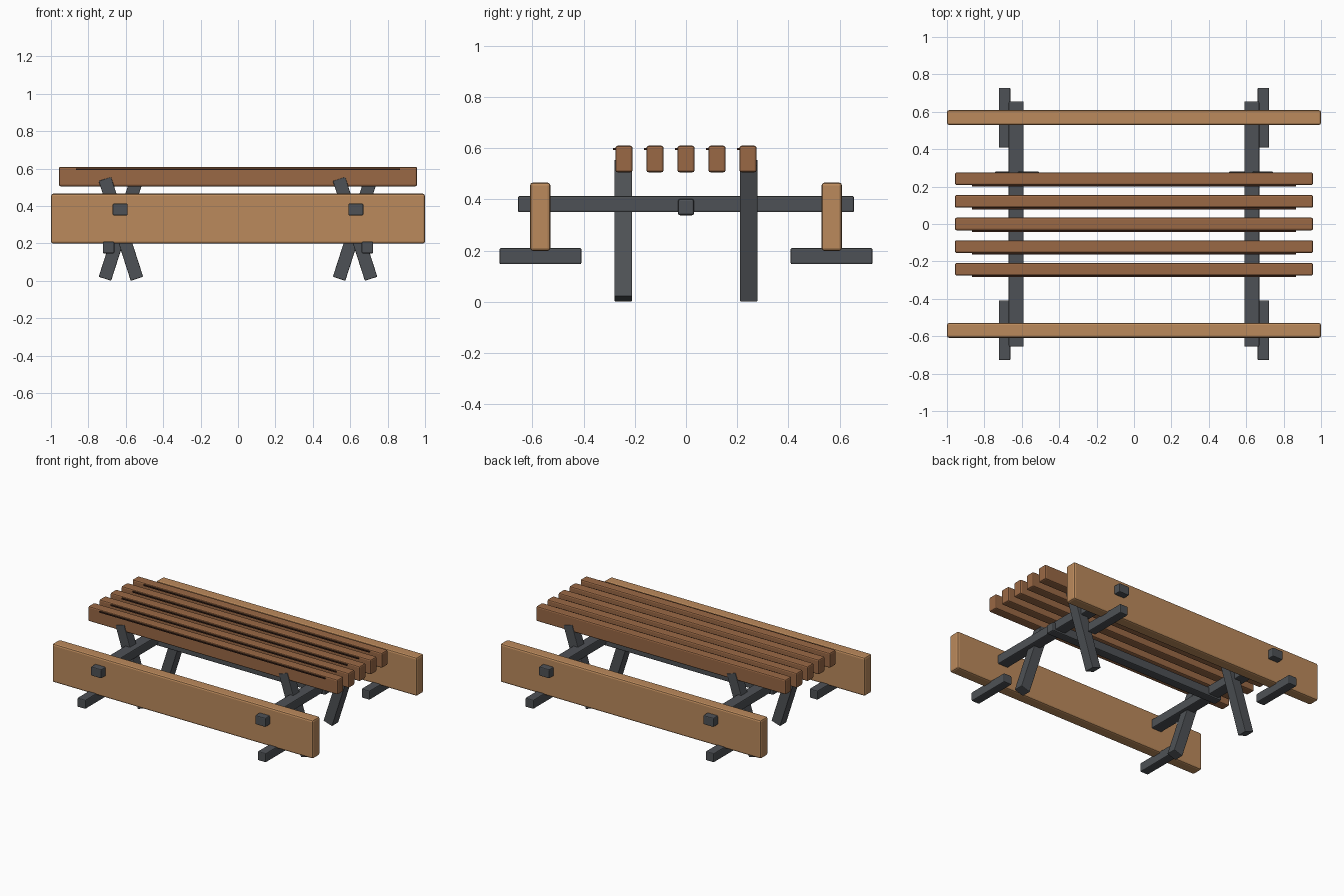
import bpy
import bmesh
from math import radians, cos, sin

cube = bpy.data.objects.get("Cube")
if cube:
    bpy.data.objects.remove(cube, do_unlink=True)


def make_material(name, rgb):
    mat = bpy.data.materials.new(name)
    mat.use_nodes = True
    colour = (*rgb, 1)
    mat.diffuse_color = colour
    mat.node_tree.nodes["Principled BSDF"].inputs["Base Color"].default_value = colour
    return mat


LIGHT_WOOD = make_material("light wood", (0.5, 0.255, 0.107))
BROWN_WOOD = make_material("brown wood", (0.32, 0.138, 0.059))
DARK_WOOD = make_material("dark wood", (0.045, 0.018, 0.01))
IRON = make_material("dark iron", (0.076, 0.083, 0.092))


def box(name, centre, size, mat, bevel=0.006, tilt=0):
    """Bevelled box, optionally leaning sideways about the y axis."""
    mesh = bpy.data.meshes.new(name)
    bm = bmesh.new()
    bmesh.ops.create_cube(bm, size=1)
    bmesh.ops.scale(bm, vec=size, verts=bm.verts)
    if bevel:
        bmesh.ops.bevel(bm, geom=bm.edges[:], offset=bevel, segments=2,
                        profile=0.5, affect='EDGES')
    bm.to_mesh(mesh)
    bm.free()
    mesh.materials.append(mat)
    obj = bpy.data.objects.new(name, mesh)
    obj.location = centre
    obj.rotation_euler.y = tilt
    bpy.context.collection.objects.link(obj)
    return obj


# Table top: five slats, each with a thin dark strip along its front edge
for i in range(5):
    y = (i - 2) * 0.121
    box("table_slat", (0, y, 0.557), (1.915, 0.067, 0.104), BROWN_WOOD, 0.009)
    box("slat_strip", (0, y - 0.038, 0.597), (1.73, 0.009, 0.008), DARK_WOOD, 0)

# Bench boards
for side in (-1, 1):
    box("bench_board", (0, side * 0.569, 0.332), (2, 0.08, 0.267), LIGHT_WOOD, 0.012)

# Crossed legs, cross beams and bench supports at each end
LEAN = radians(17.8)
LENGTH, THICK = 0.56, 0.07
leg_z = (LENGTH * cos(LEAN) + THICK * sin(LEAN)) / 2
for end in (-1, 1):
    box("cross_beam", (end * 0.63, 0, 0.381), (0.08, 1.312, 0.063), IRON)
    for side in (-1, 1):
        box("leg", (end * 0.626, side * 0.245, leg_z), (THICK, THICK, LENGTH),
            IRON, 0.004, side * LEAN)
        box("bench_support", (end * 0.692, side * 0.568, 0.178),
            (0.062, 0.32, 0.063), IRON)

# Long beam joining both ends
box("centre_beam", (0, 0, 0.369), (1.38, 0.063, 0.063), IRON, 0.008)
